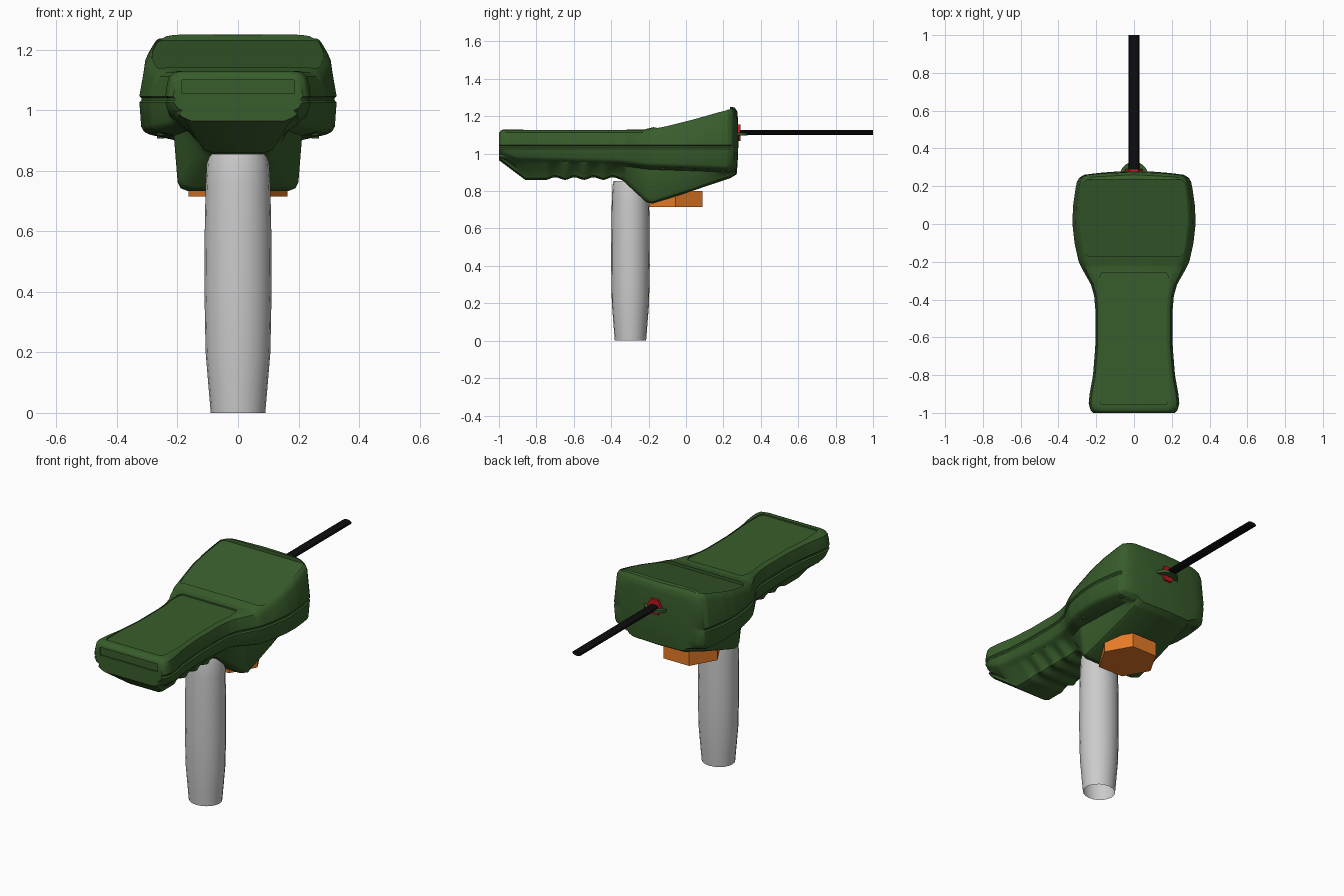
import bpy, bmesh, math
from mathutils import Vector

if "Cube" in bpy.data.objects:
    bpy.data.objects.remove(bpy.data.objects["Cube"])


def material(name, r, g, b):
    m = bpy.data.materials.new(name)
    m.diffuse_color = (r, g, b, 1)
    m.use_nodes = True
    m.node_tree.nodes["Principled BSDF"].inputs["Base Color"].default_value = m.diffuse_color
    return m


GREEN = material("green", 0.04, 0.11, 0.025)
ORANGE = material("orange", 0.8, 0.2, 0.02)
RED = material("red", 0.5, 0.01, 0.015)
BLACK = material("black", 0.004, 0.004, 0.005)


def interp(keys, y):
    if y <= keys[0][0]:
        return keys[0][1]
    for (a, u), (b, v) in zip(keys, keys[1:]):
        if y <= b:
            return u + (v - u) * (y - a) / (b - a)
    return keys[-1][1]


def loft(name, rings, mat=None, cap_start=True, cap_end=True, angle=35):
    bm = bmesh.new()
    vs = [[bm.verts.new(p) for p in r] for r in rings]
    n = len(vs[0])
    for a, b in zip(vs, vs[1:]):
        for i in range(n):
            j = (i + 1) % n
            bm.faces.new((a[i], a[j], b[j], b[i]))
    if cap_start:
        bm.faces.new(vs[0][::-1])
    if cap_end:
        bm.faces.new(vs[-1])
    bmesh.ops.recalc_face_normals(bm, faces=bm.faces)
    me = bpy.data.meshes.new(name)
    bm.to_mesh(me)
    bm.free()
    ob = bpy.data.objects.new(name, me)
    bpy.context.collection.objects.link(ob)
    if mat:
        me.materials.append(mat)
    smooth(ob, angle)
    return ob


def smooth(ob, angle):
    bpy.ops.object.select_all(action='DESELECT')
    bpy.context.view_layer.objects.active = ob
    ob.select_set(True)
    bpy.ops.object.shade_smooth_by_angle(angle=math.radians(angle))


def ellipse(c, u, v, n, start=0.0):
    c, u, v = Vector(c), Vector(u), Vector(v)
    return [c + u * math.cos(start + 2 * math.pi * i / n) + v * math.sin(start + 2 * math.pi * i / n)
            for i in range(n)]


# Body profiles along y: half width, top, shell edge, lower widths, bottom
WIDTH = [(-1, .215), (-.985, .231), (-.95, .24), (-.9, .235), (-.8, .217), (-.65, .205), (-.45, .205),
         (-.38, .211), (-.32, .228), (-.25, .268), (-.2, .293), (-.1, .315), (0, .326), (.1, .323),
         (.2, .311), (.25, .302), (.268, .29), (.28, .265)]
TOP = [(-1, 1.11), (-.99, 1.124), (-.975, 1.13), (-.22, 1.13), (.25, 1.25), (.268, 1.246), (.28, 1.225)]
EDGE = [(-1, 1.0), (-.9, .965), (-.35, .95), (-.2, .93), (.25, .915), (.28, .93)]
MID = [(-1, .195), (-.95, .2), (-.8, .175), (-.32, .165), (-.2, .212), (.28, .21)]
LOW = [(-1, .19), (-.86, .125), (-.34, .125), (-.2, .2), (.28, .19)]
BOTTOM = [(-1, .965), (-.98, .95), (-.86, .86), (-.34, .86), (-.215, .742), (-.18, .732), (.25, .87), (.28, .89)]


def bow(p):
    x, y, z = p
    k = max(0, min(1, (y - .05) / .2))
    return Vector((x, y - k * (.025 * (x / .3) ** 2 + .25 * (z - 1.08) ** 2), z))


def section(y):
    w, t, e, m, l, b = (interp(k, y) for k in (WIDTH, TOP, EDGE, MID, LOW, BOTTOM))
    if -.75 < y < -.34:  # finger scallops
        s = .5 - .5 * math.cos((y + .75) / .41 * 8 * math.pi)
        b, l, m = b + .014 * s, l - .012 * s, m - .012 * s
    lip = .03 * max(0, min(1, (y + .3) / .2))
    half = [(0, t), (w - .06 - lip, t), (w - .03 - lip, t - .004), (w - .012 - lip * .7, t - .018),
            (w - .005 - lip * .4, t - .045), (w, 1.046), (w - .007, 1.04), (w - .007, 1.032), (w, 1.026),
            (w - .006, e + .022), (w - .014, e + .008), (w - .03, e),
            (m, e - .014), (l, min(b + .03, e - .018)), (l - .01, min(b + .01, e - .022)), (l - .035, b), (0, b)]
    return [Vector((x, y, z)) for x, z in half] + [Vector((-x, y, z)) for x, z in half[-2:0:-1]]


ys = sorted({round(-1 + .0128 * i, 4) for i in range(100)} | {-.99, -.995, -.22, .25, .26, .268, .275, .28})
rings = [section(y) for y in ys]
centre = Vector((0, .28, 1.07))
rings += [[centre + (p - centre) * s for p in section(.28)] for s in (.8, .6, .4, .2, .05)]
body = loft("body", [[bow(p) for p in r] for r in rings], GREEN)


# Recessed display and keypad panels, plus front end recess
def panel_cutter(name, y0, y1, margin, depth, limit):
    rs = []
    n = 24
    for i in range(n + 1):
        y = y0 + (y1 - y0) * i / n
        x = min(interp(WIDTH, y) - margin, limit)
        z = interp(TOP, y) - depth
        if i in (0, n):
            x -= .012
        rs.append([(-x, y, z), (x, y, z), (x, y, 1.4), (-x, y, 1.4)])
    return loft(name, rs)


cutters = [panel_cutter("display_cutter", -.17, .235, .042, .016, .285),
           panel_cutter("keypad_cutter", -.955, -.26, .032, .008, .185),
           loft("end_cutter", [[(-.185, y, 1.055), (.185, y, 1.055), (.185, y, 1.1), (-.185, y, 1.1)]
                               for y in (-1.1, -.992)])]
for c in cutters:
    mod = body.modifiers.new(c.name, 'BOOLEAN')
    mod.operation = 'DIFFERENCE'
    mod.solver = 'EXACT'
    mod.object = c
    bpy.context.view_layer.objects.active = body
    bpy.ops.object.modifier_apply(modifier=mod.name)
    bpy.data.objects.remove(c)
body.data.materials.clear()
body.data.materials.append(GREEN)
for p in body.data.polygons:
    p.material_index = 0
smooth(body, 35)

# Screws under the shell
for side, x in (("left", -.255), ("right", .255)):
    for end, y in (("front", -.12), ("back", .2)):
        z = interp(EDGE, y) - .007
        loft(f"screw_{end}_{side}", [ellipse((x, y, h), (.013, 0, 0), (0, .013, 0), 10)
                                     for h in (z - .004, z + .02)], GREEN)

# Hollow post, open at the bottom
POST = [(0, .09), (.08, .097), (.2, .107), (.4, .111), (.6, .11), (.75, .107), (.83, .103), (.855, .096)]
loft("post", [ellipse((0, -.297, z), (r, 0, 0), (0, r * .93, 0), 20) for z, r in POST],
     cap_start=False, angle=60)

# Six-sided trigger block under the head
loft("trigger", [ellipse((0, -.055, z), (.163, 0, 0), (0, .166, 0), 6) for z in (.715, .8)], ORANGE, angle=20)

# Antenna with red socket and green lip
loft("antenna", [ellipse((0, y, 1.113), (.028, 0, 0), (0, 0, .013), 12) for y in (.27, 1.0)], BLACK)
loft("socket", [ellipse((0, y, 1.112), (.046, 0, 0), (0, 0, .05), 6) for y in (.25, .291)], RED)
loft("socket_lip", [ellipse((0, .255, z), (.075, 0, 0), (0, .075, 0), 20) for z in (1.096, 1.112)], GREEN)
